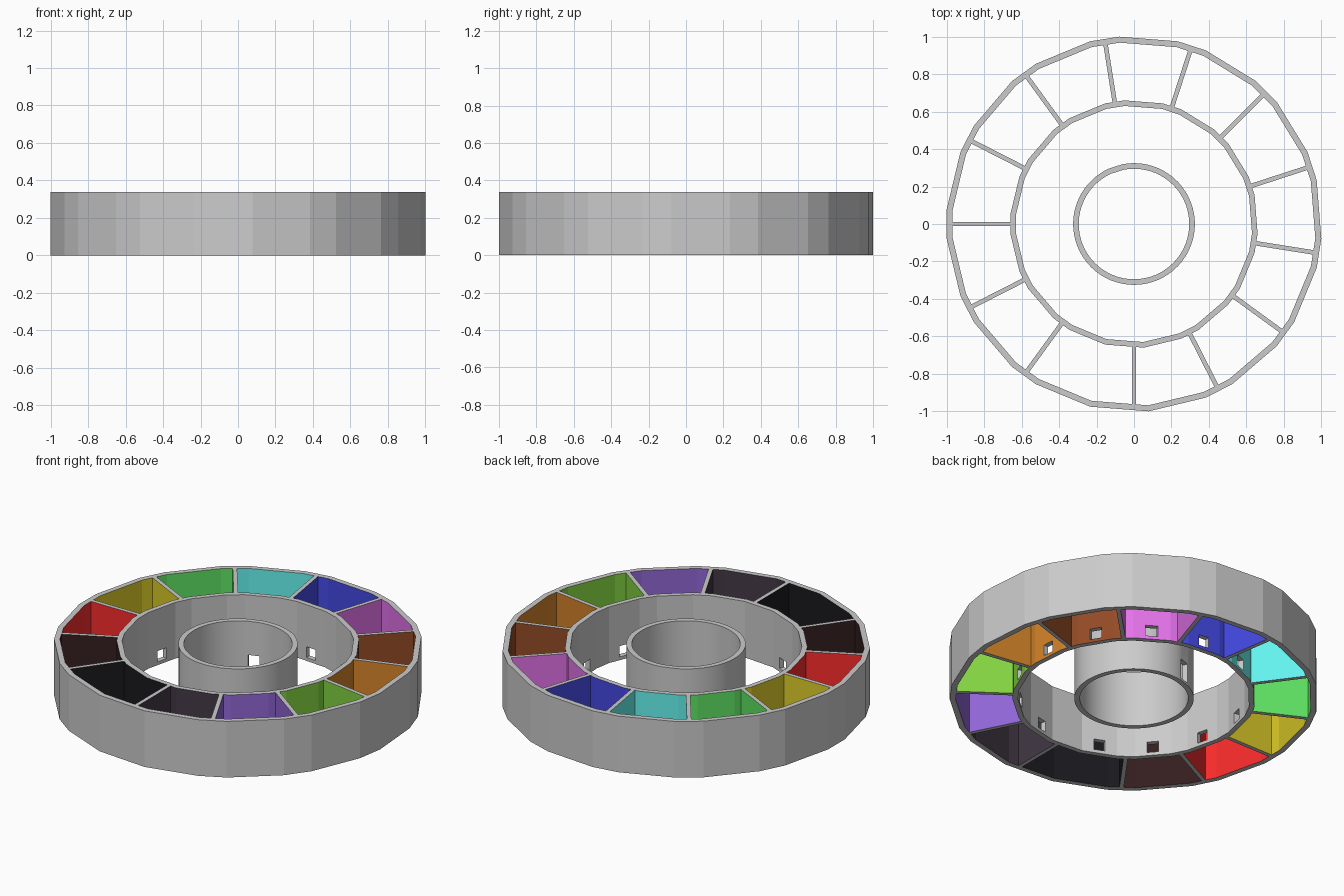
import bpy, bmesh
from math import radians, sin, cos
from mathutils import Vector

if "Cube" in bpy.data.objects:
    bpy.data.objects.remove(bpy.data.objects["Cube"])

H = 0.337                                    # overall height


def polar(r, deg):
    return Vector((r * cos(radians(deg)), r * sin(radians(deg)), 0))


def at(p, z):
    return Vector((p.x, p.y, z))


class Builder:
    def __init__(self):
        self.bm = bmesh.new()

    def face(self, pts, mat=0):
        f = self.bm.faces.new([self.bm.verts.new(p) for p in pts])
        f.material_index = mat

    def wall(self, a, b, mat=0, z0=0, z1=H):
        self.face([at(a, z0), at(b, z0), at(b, z1), at(a, z1)], mat)

    def caps(self, a, b, c, d):
        for z in (0, H):
            self.face([at(p, z) for p in (a, b, c, d)])

    def pierced(self, a, b, a2, b2, half, z0, z1, mat=0):
        """Double wall a-b (outer, coloured) / a2-b2 (inner) with a window."""
        ends = []
        for p, q, m in ((a, b, mat), (a2, b2, 0)):
            l, r = p.lerp(q, 0.5 - half), p.lerp(q, 0.5 + half)
            loop = [at(l, z0), at(r, z0), at(r, z1), at(l, z1)]
            rim = [at(p, 0), at(q, 0), at(q, H), at(p, H)]
            for i in range(4):
                j = (i + 1) % 4
                self.face([rim[i], rim[j], loop[j], loop[i]], m)
            ends.append(loop)
        for i in range(4):
            j = (i + 1) % 4
            self.face([ends[0][i], ends[0][j], ends[1][j], ends[1][i]])

    def finish(self, name, mats=()):
        bmesh.ops.remove_doubles(self.bm, verts=self.bm.verts, dist=1e-5)
        bmesh.ops.recalc_face_normals(self.bm, faces=self.bm.faces)
        me = bpy.data.meshes.new(name)
        self.bm.to_mesh(me)
        self.bm.free()
        for m in mats:
            me.materials.append(m)
        ob = bpy.data.objects.new(name, me)
        bpy.context.collection.objects.link(ob)
        return ob


# pocket colours, counter-clockwise from the wide black pocket
COLOURS = [("black", 32, 32, 36), ("dark_grey", 68, 58, 70), ("purple", 145, 103, 215),
           ("lime", 130, 212, 66), ("orange", 210, 130, 45), ("brown", 145, 76, 42),
           ("pink", 228, 115, 235), ("blue", 70, 75, 228), ("cyan", 100, 243, 238),
           ("green", 96, 230, 100), ("yellow", 222, 205, 45), ("red", 250, 48, 48),
           ("dark_brown", 55, 35, 35)]
mats = [None]
for name, *rgb in COLOURS:
    m = bpy.data.materials.new(name)
    m.diffuse_color = [(c / 255) ** 2.2 for c in rgb] + [1]
    m.use_nodes = True
    m.node_tree.nodes["Principled BSDF"].inputs["Base Color"].default_value = m.diffuse_color
    mats.append(m)

# pocket ring: 13 pockets between a faceted outer and middle wall
centres = [-112.5] + [-76.5 + 27 * k for k in range(12)]
R_OUT, R_OUT_IN, R_MID, R_MID_IN, HALF_T = 1.003, 0.971, 0.662, 0.632, 0.012


def meet(a, b, deg, off):
    """Point on chord a-b at signed distance off from the radial line deg."""
    n = polar(1, deg + 90)
    return a.lerp(b, (off - a.dot(n)) / (b - a).dot(n))


def arc(i, r, off):
    prev, c, nxt = centres[i - 1], centres[i], centres[(i + 1) % 13]
    v1, v2 = polar(r, c - 9), polar(r, c + 9)
    return [meet(polar(r, prev + 9), v1, c - 13.5, off), v1, v2,
            meet(v2, polar(r, nxt - 9), nxt - 13.5, -off)]


ring = Builder()
for i in range(13):
    o, po = arc(i, R_OUT, 0), arc(i, R_OUT_IN, HALF_T)
    pi, n = arc(i, R_MID, HALF_T), arc(i, R_MID_IN, 0)
    for k in range(3):
        ring.caps(o[k], o[k + 1], po[k + 1], po[k])
        ring.caps(pi[k], pi[k + 1], n[k + 1], n[k])
        ring.wall(o[k], o[k + 1])
        ring.wall(po[k], po[k + 1], i + 1)
        if k == 1:
            ring.pierced(pi[1], pi[2], n[1], n[2], 0.16, 0.02, 0.085, i + 1)
        else:
            ring.wall(pi[k], pi[k + 1], i + 1)
            ring.wall(n[k], n[k + 1])
    for k in (0, 3):                         # divider sides and edges
        ring.wall(po[k], pi[k], i + 1)
        ring.caps(o[k], po[k], pi[k], n[k])
ring.finish("pocket_ring", mats)

# centre tube with one flat, slotted facet
tube = Builder()
SLOT, HALF_A, N = 108, 7, 60
step = (360 - 2 * HALF_A) / N
angles = [SLOT - HALF_A] + [SLOT + HALF_A + step * k for k in range(N + 1)]
for k in range(N + 1):
    a, b = polar(0.325, angles[k]), polar(0.325, angles[k + 1])
    a2, b2 = polar(0.295, angles[k]), polar(0.295, angles[k + 1])
    tube.caps(a, b, b2, a2)
    if k == 0:
        tube.pierced(a, b, a2, b2, 0.44, 0.015, 0.135)
    else:
        tube.wall(a, b)
        tube.wall(a2, b2)
ob = tube.finish("centre_tube")
bpy.context.view_layer.objects.active = ob
ob.select_set(True)
bpy.ops.object.shade_smooth_by_angle(angle=radians(30))
